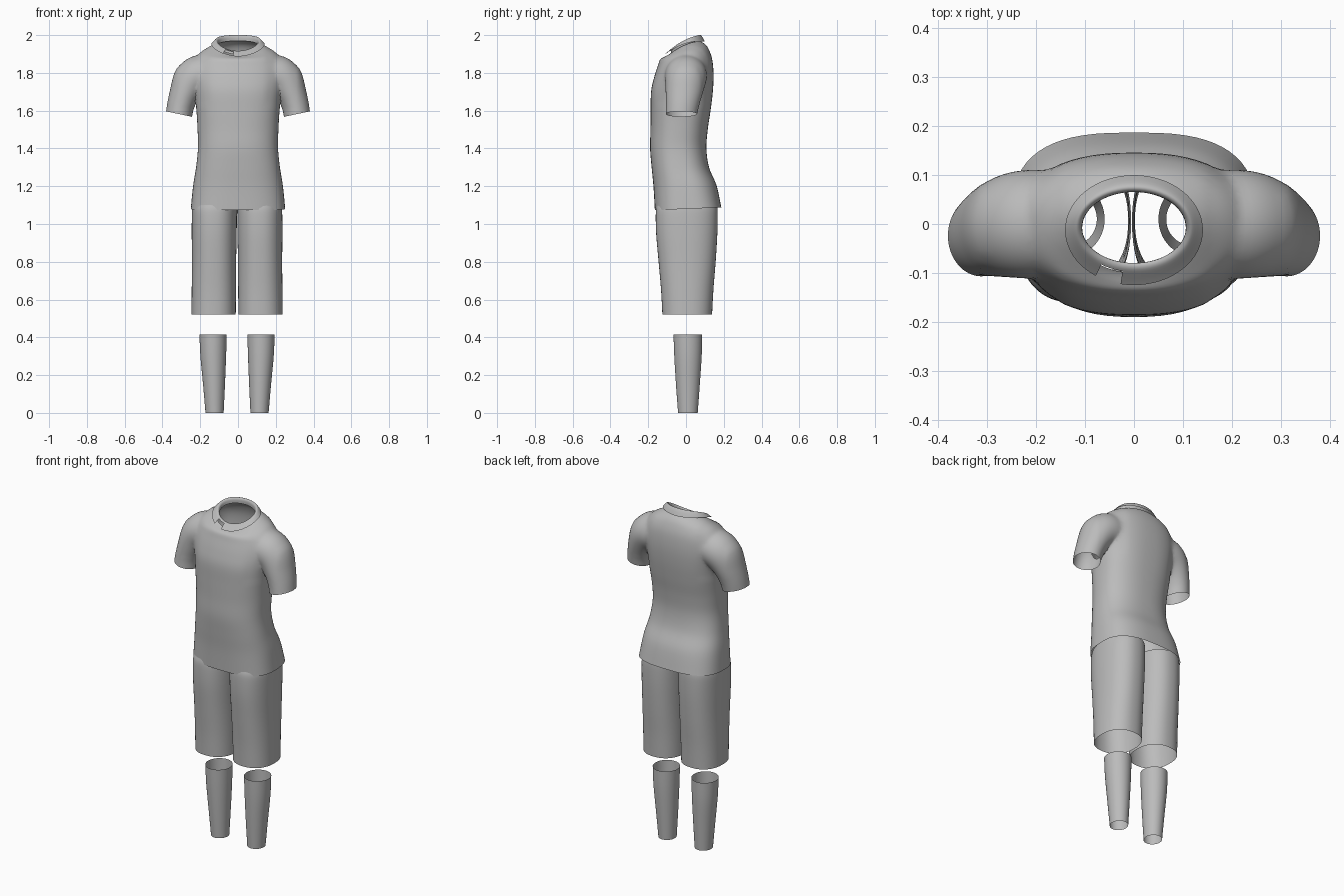
import bpy, bmesh, math
from mathutils import Vector

old = bpy.data.objects.get("Cube")
if old:
    bpy.data.objects.remove(old, do_unlink=True)

cloth = bpy.data.materials.new("grey_cloth")
cloth.use_nodes = True
grey = (0.5, 0.5, 0.5, 1)
cloth.diffuse_color = grey
cloth.node_tree.nodes["Principled BSDF"].inputs["Base Color"].default_value = grey

SIDES = 64


def smooth_rows(rows, steps=5):
    """Catmull-Rom interpolation of section parameters."""
    out = []
    for i in range(len(rows) - 1):
        quad = [rows[max(i - 1, 0)], rows[i], rows[i + 1], rows[min(i + 2, len(rows) - 1)]]
        for s in range(steps):
            t = s / steps
            out.append([b + t / 2 * (c - a + t * (2 * a - 5 * b + 4 * c - d + t * (3 * (b - c) + d - a)))
                        for a, b, c, d in zip(*quad)])
    return out + [rows[-1]]


def power(v, e):
    return math.copysign(abs(v) ** (2 / e), v)


def body_ring(cx, z, half, front, back, e=2, tilt=0, curve=0):
    """Rounded horizontal section whose height may tilt and curve along y."""
    ring = []
    for i in range(SIDES):
        a = math.tau * i / SIDES
        y = (front + back) / 2 + (back - front) / 2 * power(math.sin(a), e)
        ring.append(Vector((cx + half * power(math.cos(a), e), y, z + tilt * y - curve * y * y)))
    return ring


def sleeve_ring(side, x, y, z, slope, r_out, r_y):
    """Elliptical section square to a sleeve sloping down and outward."""
    s = math.radians(slope)
    ring = []
    for i in range(SIDES):
        a = math.tau * i / SIDES
        u = r_out * math.cos(a)
        ring.append(Vector((side * (x + u * math.sin(s)), y + r_y * math.sin(a), z + u * math.cos(s))))
    return ring


def loft(name, rings, capped=False, skip=None):
    bm = bmesh.new()
    loops = [[bm.verts.new(p) for p in ring] for ring in rings]
    for row, (low, high) in enumerate(zip(loops, loops[1:])):
        for i in range(SIDES):
            if skip and skip(row, i):
                continue
            j = (i + 1) % SIDES
            bm.faces.new((low[i], low[j], high[j], high[i]))
    if capped:
        bm.faces.new(loops[0])
        bm.faces.new(loops[-1])
    bmesh.ops.recalc_face_normals(bm, faces=bm.faces)
    mesh = bpy.data.meshes.new(name)
    bm.to_mesh(mesh)
    bm.free()
    mesh.materials.append(cloth)
    obj = bpy.data.objects.new(name, mesh)
    bpy.context.collection.objects.link(obj)
    return obj


def shade(obj, angle=50):
    bpy.ops.object.select_all(action="DESELECT")
    obj.select_set(True)
    bpy.context.view_layer.objects.active = obj
    bpy.ops.object.shade_smooth_by_angle(angle=math.radians(angle))


# Shirt body: centre x, height, half width, front, back, squareness, tilt, curve
torso = [
    (0, 1.08, .25, -.165, .187, 2.8, .04, 0),
    (0, 1.2, .238, -.172, .162, 2.6, .02, 0),
    (0, 1.3, .222, -.182, .122, 2.5, 0, 0),
    (0, 1.4, .212, -.19, .108, 2.4, 0, 0),
    (0, 1.5, .214, -.188, .115, 2.4, 0, 0),
    (0, 1.6, .22, -.187, .13, 2.5, 0, 0),
    (0, 1.7, .232, -.185, .142, 2.5, 0, 0),
    (0, 1.78, .242, -.17, .146, 2.4, .05, 0),
    (0, 1.85, .238, -.15, .14, 2.3, .1, 0),
    (0, 1.9, .21, -.138, .125, 2.2, .17, .4),
    (0, 1.93, .165, -.122, .105, 2, .28, 1),
    (0, 1.95, .118, -.1, .075, 2, .4, 2),
]
shirt = loft("shirt", [body_ring(*r) for r in smooth_rows(torso)], capped=True)

# Sleeves: centre, downward slope, outer radius, front-back radius
sleeve = [
    (.12, 0, 1.795, 12, .09, .1),
    (.2, 0, 1.79, 22, .108, .112),
    (.252, -.002, 1.755, 45, .1, .108),
    (.283, -.01, 1.69, 68, .08, .098),
    (.303, -.018, 1.63, 76, .072, .088),
    (.312, -.024, 1.582, 78, .07, .083),
]
for side in (-1, 1):
    arm = loft("sleeve", [sleeve_ring(side, *r) for r in smooth_rows(sleeve)], capped=True)
    join = shirt.modifiers.new("join_sleeve", "BOOLEAN")
    join.operation = "UNION"
    join.solver = "EXACT"
    join.object = arm
    bpy.context.view_layer.objects.active = shirt
    bpy.ops.object.modifier_apply(modifier=join.name)
    bpy.data.objects.remove(arm, do_unlink=True)

# Open the hem, neck and cuffs, then soften the armhole seam
bm = bmesh.new()
bm.from_mesh(shirt.data)
bmesh.ops.delete(bm, geom=[f for f in bm.faces if len(f.verts) > SIDES // 2], context="FACES")
seam = [v for v in bm.verts if .15 < abs(v.co.x) < .31 and v.co.z > 1.64 and not v.is_boundary]
for _ in range(8):
    bmesh.ops.smooth_vert(bm, verts=seam, factor=.5, use_axis_x=True, use_axis_y=True, use_axis_z=True)
bm.to_mesh(shirt.data)
bm.free()
shade(shirt, 60)

# Folded collar with a notch in the outer flap at the front
collar = [
    (0, 1.948, .106, -.082, .066, 2, .45, 2),
    (0, 1.968, .107, -.08, .066, 2, .5, 2.2),
    (0, 1.977, .115, -.09, .074, 2, .48, 2.2),
    (0, 1.973, .124, -.103, .085, 2, .42, 2.2),
    (0, 1.956, .141, -.125, .1, 2, .3, 2),
]
notch = range(int(SIDES * .67), int(SIDES * .73))
shade(loft("collar", [body_ring(*r) for r in smooth_rows(collar, 3)],
           skip=lambda row, i: row > 7 and i in notch))

# Shorts legs and socks
short_leg = [
    (.124, .52, .117, -.125, .138, 2.3),
    (.123, .65, .117, -.132, .145, 2.3),
    (.122, .8, .117, -.145, .157, 2.3),
    (.121, .95, .119, -.158, .166, 2.3),
    (.12, 1.06, .119, -.16, .168, 2.3),
    (.118, 1.1, .117, -.154, .165, 2.2),
]
sock = [
    (.119, 0, .048, -.042, .062),
    (.122, .15, .058, -.053, .073),
    (.126, .3, .068, -.062, .083),
    (.127, .415, .072, -.066, .086),
]
for side, word in ((1, "left"), (-1, "right")):
    for part, rows in (("shorts_leg", short_leg), ("sock", sock)):
        rings = [body_ring(side * r[0] - .005, *r[1:]) for r in smooth_rows(rows)]
        shade(loft(word + "_" + part, rings))
